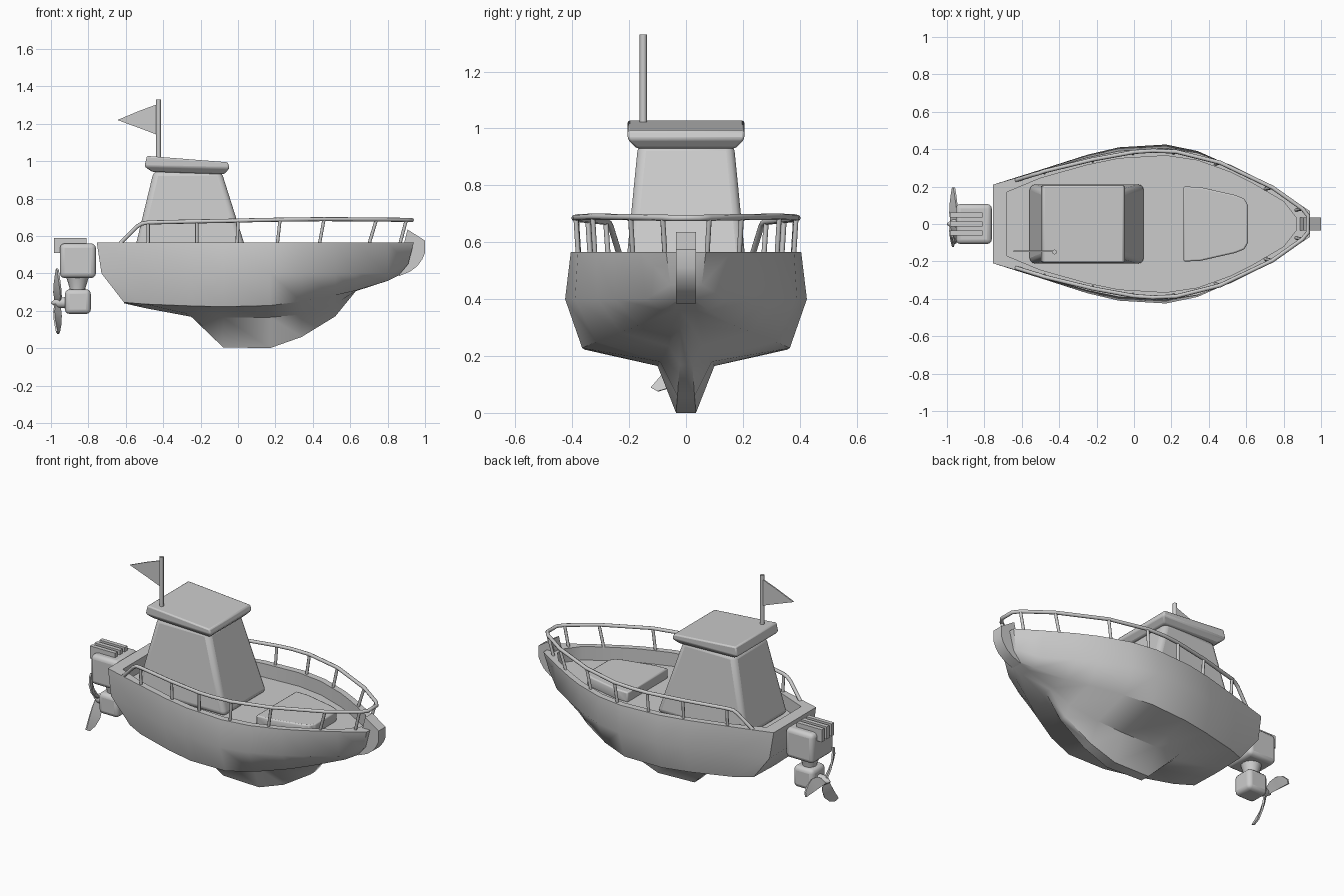
import bpy, bmesh, math
from mathutils import Vector

if "Cube" in bpy.data.objects:
    bpy.data.objects.remove(bpy.data.objects["Cube"])


def finish(name, bm, bevel=0, seg=3, angle=35):
    bmesh.ops.recalc_face_normals(bm, faces=bm.faces)
    me = bpy.data.meshes.new(name)
    bm.to_mesh(me)
    bm.free()
    ob = bpy.data.objects.new(name, me)
    bpy.context.collection.objects.link(ob)
    if bevel:
        m = ob.modifiers.new("bevel", "BEVEL")
        m.width, m.segments, m.limit_method = bevel, seg, "NONE"
    bpy.ops.object.select_all(action="DESELECT")
    ob.select_set(True)
    bpy.context.view_layer.objects.active = ob
    bpy.ops.object.shade_smooth_by_angle(angle=math.radians(angle))
    return ob


def stack(name, rings, bevel=0, seg=3):
    """Loft closed rings of points and cap both ends."""
    bm = bmesh.new()
    rows = [[bm.verts.new(p) for p in r] for r in rings]
    n = len(rows[0])
    for a, b in zip(rows, rows[1:]):
        for i in range(n):
            bm.faces.new((a[i], a[(i + 1) % n], b[(i + 1) % n], b[i]))
    bm.faces.new(rows[0])
    bm.faces.new(rows[-1])
    return finish(name, bm, bevel, seg)


def rect(x0, x1, h, z0, z1=None):
    z1 = z0 if z1 is None else z1
    return [(x0, -h, z0), (x1, -h, z1), (x1, h, z1), (x0, h, z0)]


def box(name, x0, x1, h, z0, z1, bevel=0, y=0):
    ob = stack(name, [rect(x0, x1, h, z0), rect(x0, x1, h, z1)], bevel)
    ob.location.y = y
    return ob


def plate(name, pts, y, half):
    """Side profile in x/z given a thickness in y."""
    return stack(name, [[(x, y + s * half, z) for x, z in pts] for s in (-1, 1)])


def tube(name, pts, r):
    cu = bpy.data.curves.new(name, "CURVE")
    cu.dimensions = "3D"
    cu.bevel_depth, cu.bevel_resolution, cu.use_fill_caps = r, 2, True
    sp = cu.splines.new("POLY")
    sp.points.add(len(pts) - 1)
    for q, p in zip(sp.points, pts):
        q.co = (*p, 1)
    ob = bpy.data.objects.new(name, cu)
    bpy.context.collection.objects.link(ob)
    bpy.ops.object.select_all(action="DESELECT")
    ob.select_set(True)
    bpy.context.view_layer.objects.active = ob
    bpy.ops.object.convert(target="MESH")
    bpy.ops.object.shade_smooth_by_angle(angle=math.radians(60))


# Hull: x, gunwale y, belly y, chine y/z, garboard y/z, keel y/z
stations = [
    (-.755, .21, .215, .20, .245, .08, .242, .03, .24),
    (-.50, .285, .29, .25, .236, .09, .222, .04, .215),
    (-.25, .355, .37, .32, .226, .10, .18, .05, .168),
    (-.08, .39, .41, .355, .222, .10, .165, .03, .005),
    (.17, .405, .425, .365, .228, .10, .165, .035, .0),
    (.34, .38, .39, .315, .25, .09, .18, .03, .06),
    (.52, .315, .31, .23, .283, .06, .235, .022, .17),
    (.63, .26, .25, .165, .308, .05, .306, .02, .305),
    (.80, .16, .14, .08, .36, .04, .36, .02, .36),
    (.94, .07, .055, .04, .39, .03, .39, .015, .39)]
bm = bmesh.new()
rows = []
for i, (x, yg, ym, yc, zc, yb, zb, yk, zk) in enumerate(stations):
    xi, xm, xc = {0: (-.68, -.73, -.61), 9: (.87, .91, .86)}.get(i, (x, x, x))
    half = [(xi, yg - .04, .48), (xi, yg - .04, .565), (x, yg, .565),
            (xm, ym, .40 + .05 * (i == 9)), (xc, yc, zc), (xc, yb, zb), (xc, yk, zk)]
    rows.append([[bm.verts.new((a, s * b, c)) for a, b, c in half] for s in (1, -1)])
for a, b in zip(rows, rows[1:]):
    for s in (0, 1):
        for j in range(6):
            bm.faces.new((a[s][j], a[s][j + 1], b[s][j + 1], b[s][j]))
    for j in (0, 6):                      # deck and keel strips
        bm.faces.new((a[0][j], b[0][j], b[1][j], a[1][j]))
for r in (rows[0], rows[-1]):             # transom and bow ends
    for j in range(6):
        bm.faces.new((r[0][j], r[0][j + 1], r[1][j + 1], r[1][j]))
finish("hull", bm, angle=50)

# Stem block on the bow
plate("bow_stem", [(.86, .385), (.92, .41), (.96, .44), (.985, .475), (1, .51),
                   (1, .575), (.906, .635), (.88, .53)], 0, .035)

# Cabin and roof
stack("cabin", [rect(-.565, .06, .215, .475), rect(-.45, -.09, .168, .95)], .03)
stack("cabin_roof", [rect(-.46, -.075, .175, .943, .93), rect(-.50, -.045, .205, .972, .962),
                     rect(-.487, -.055, .205, 1.028, .994)], .008, 2)

# Deck hatch
hatch = [(.265, .2), (.35, .198), (.54, .155), (.59, .135), (.61, .1)]
outline = hatch + [(x, -y) for x, y in reversed(hatch)]
stack("deck_hatch", [[(x, y, z) for x, y in outline] for z in (.475, .54)], .008, 2)

# Railing and posts
rail = [(-.63, .235, .56), (-.54, .263, .65), (-.515, .27, .666), (-.48, .282, .672),
        (-.22, .345, .678), (0, .385, .682), (.1, .392, .685), (.225, .387, .687),
        (.46, .328, .69), (.74, .195, .688), (.9, .082, .686), (.93, .045, .685)]
tube("railing", rail + [(x, -y, z) for x, y, z in reversed(rail)], .011)
for i, lean in ((3, 0), (4, 0), (5, .005), (7, .015), (8, .025), (9, .04), (10, .035)):
    x, y, z = rail[i]
    for s in (1, -1):
        tube("railing_post", [(x - lean, s * (y - .008), .555), (x, s * y, z)], .009)

# Flag
tube("flag_pole", [(-.425, -.15, .98), (-.425, -.15, 1.33)], .013)
plate("flag", [(-.43, 1.305), (-.53, 1.268), (-.645, 1.22), (-.53, 1.178), (-.43, 1.14)], -.147, .004)

# Outboard motor
box("motor_head", -.952, -.76, .107, .375, .56, .025)
for y in (-.048, 0, .048):
    plate("motor_fin", [(-.985, .51), (-.94, .51), (-.94, .55), (-.81, .55),
                        (-.81, .588), (-.985, .588)], y, .013)
stack("motor_neck", [[(-.858 + r * math.cos(a), r * math.sin(a), z)
                      for a in [k * math.tau / 16 for k in range(16)]]
                     for r, z in ((.042, .29), (.042, .32), (.062, .385))])
box("motor_foot", -.925, -.787, .068, .183, .315, .025)

# Propeller: hub cone plus three curved blades
hub = Vector((-.965, 0, .243))
stack("propeller_hub", [[(x, r * math.cos(a), .243 + r * math.sin(a))
                         for a in [k * math.tau / 12 for k in range(12)]]
                        for x, r in ((-.915, .03), (-.965, .028), (-1, .004))])
for k in range(3):
    a = math.radians(120 * k)
    u, v = Vector((0, math.cos(a), math.sin(a))), Vector((0, -math.sin(a), math.cos(a)))
    rings = []
    for r, bend, w, pitch in ((.015, 0, .018, .9), (.06, .014, .03, .7), (.11, .016, .034, .5),
                              (.16, .004, .028, .35), (.195, -.016, .014, .25)):
        c = hub + u * r + v * bend
        d = v * math.cos(pitch) + Vector((math.sin(pitch), 0, 0))
        n = u.cross(d).normalized() * .005
        rings.append([c - d * w - n, c + d * w - n, c + d * w + n, c - d * w + n])
    stack("propeller_blade", rings)
